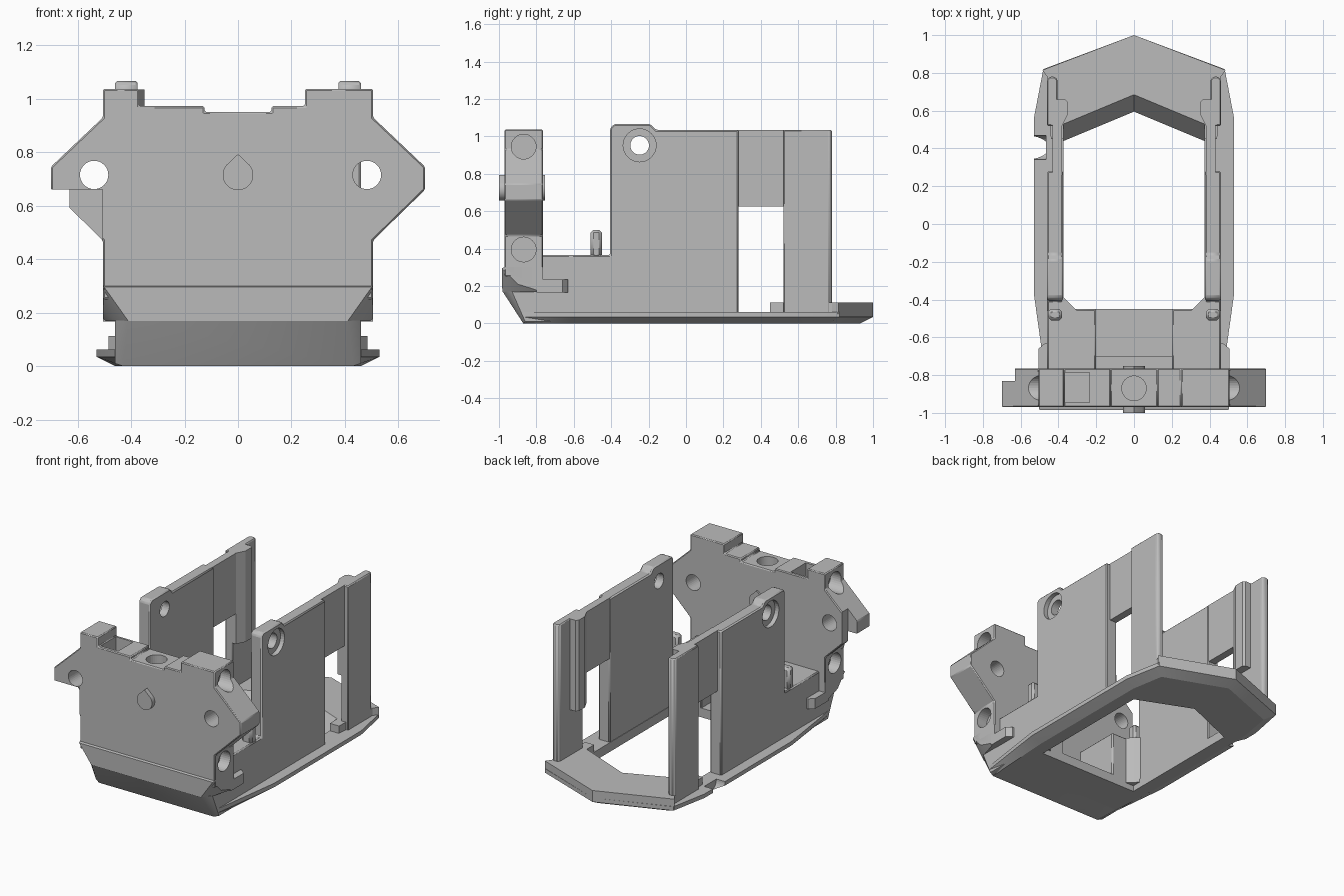
import bpy, bmesh, math
from mathutils import Vector

if "Cube" in bpy.data.objects:
    bpy.data.objects.remove(bpy.data.objects["Cube"])

grey = bpy.data.materials.new("matte grey")
grey.diffuse_color = (0.5, 0.5, 0.5, 1)
grey.use_nodes = True
grey.node_tree.nodes["Principled BSDF"].inputs["Base Color"].default_value = grey.diffuse_color


def finish(name, bm):
    bmesh.ops.recalc_face_normals(bm, faces=bm.faces)
    me = bpy.data.meshes.new(name)
    bm.to_mesh(me)
    bm.free()
    ob = bpy.data.objects.new(name, me)
    bpy.context.collection.objects.link(ob)
    me.materials.append(grey)
    return ob


def hull(name, pts):
    """Convex solid around the points; each point is mirrored in x."""
    bm = bmesh.new()
    for x, y, z in pts:
        bm.verts.new((x, y, z))
        if x:
            bm.verts.new((-x, y, z))
    r = bmesh.ops.convex_hull(bm, input=bm.verts)
    loose = [v for v in bm.verts if not v.link_faces]
    bmesh.ops.delete(bm, geom=loose, context='VERTS')
    bmesh.ops.dissolve_limit(bm, angle_limit=0.01, verts=bm.verts, edges=bm.edges)
    return finish(name, bm)


def prism(name, poly, axis, a, b):
    """Extrude a 2D outline along an axis from a to b."""
    def place(p, t):
        return {'x': (t, p[0], p[1]), 'y': (p[0], t, p[1]), 'z': (p[0], p[1], t)}[axis]
    bm = bmesh.new()
    lo = [bm.verts.new(place(p, a)) for p in poly]
    hi = [bm.verts.new(place(p, b)) for p in poly]
    bm.faces.new(lo)
    bm.faces.new(hi)
    n = len(poly)
    for i in range(n):
        bm.faces.new((lo[i], lo[(i + 1) % n], hi[(i + 1) % n], hi[i]))
    return finish(name, bm)


def box(name, x0, x1, y0, y1, z0, z1):
    return prism(name, [(x0, y0), (x1, y0), (x1, y1), (x0, y1)], 'z', z0, z1)


def circle(u, v, r, n=32):
    return [(u + r * math.cos(2 * math.pi * i / n), v + r * math.sin(2 * math.pi * i / n))
            for i in range(n)]


def cut(ob, *cutters):
    for c in cutters:
        m = ob.modifiers.new("cut", 'BOOLEAN')
        m.operation, m.solver, m.object = 'DIFFERENCE', 'EXACT', c
        c.hide_render = True
        c.hide_viewport = True
        c.name = "cutter"


def bevel(ob, w=0.01):
    m = ob.modifiers.new("bevel", 'BEVEL')
    m.width, m.segments, m.limit_method = w, 1, 'ANGLE'
    m.angle_limit = math.radians(40)
    return ob


# base plate with chamfered underside and a pointed rear
rim = [(.46, -.87), (.48, -.64), (.53, -.37), (.53, .56), (.48, .82), (0, 1.0)]
low = [(.43, -.87), (.46, -.37), (.46, .54), (.42, .77), (0, .93)]
base = hull("base_plate", [(x, y, 0) for x, y in low] + [(x, y, z) for x, y in rim for z in (.035, .062)])


def opening():
    return hull("opening", [(.372, -.45, -.05), (.372, -.45, .2), (.372, .40, -.05),
                            (.372, .60, .2), (0, .555, -.05), (0, .755, .2)])


cut(base, opening(), prism("notch", circle(.405, .06, .065), 'x', -.6, -.465))

# raised rear deck
deck = prism("rear_deck", [(.44, .45), (.46, .78), (.485, .815), (0, 1.0), (-.485, .815),
                           (-.46, .78), (-.44, .45)], 'z', .05, .112)
cut(deck, opening())

# front nose: sloped chin, chamfered band and rear side ledges
hull("chin", [(.43, -.87, 0), (.46, -.86, .01), (.41, -.98, .17), (.46, -.93, .17),
              (.46, -.70, .17), (.46, -.70, .01), (.43, -.70, 0)])
hull("nose_band", [(.41, -.982, .168), (.46, -.92, .168), (.505, -.90, .21), (.50, -.985, .295),
                   (.505, -.965, .302), (.505, -.765, .302), (.505, -.765, .168)])
for s in (1, -1):
    prism("side_ledge", [(s * .40, -.80), (s * .505, -.80), (s * .505, -.66), (s * .47, -.63),
                         (s * .40, -.63)], 'z', .166, .235)

# front plate with ears
right = [(.505, .25), (.505, .47), (.70, .66), (.70, .745), (.505, .93), (.505, 1.037),
         (.25, 1.037), (.25, .972), (.125, .972), (.125, .95)]
left = [(-.125, .95), (-.125, .972), (-.37, .972), (-.37, 1.037)] + [(-x, z) for x, z in right[5::-1]]
plate = prism("front_plate", right + left, 'y', -.97, -.765)
bevel(plate, .006)
cut(plate,
    box("c", -.8, -.506, -1.1, -.83, .3, .66),
    box("c", -.8, -.63, -.83, -.7, .3, 1.0),
    box("c", -.365, -.235, -.945, -.785, .80, 1.1),
    prism("c", circle(-.538, .715, .053), 'y', -1.1, -.6),
    prism("c", circle(.482, .715, .053), 'y', -1.1, -.6),
    prism("c", circle(0, -.87, .065), 'z', .82, 1.2))
for s in (1, -1):
    for z in (.945, .395):
        cut(plate, prism("c", circle(-.868, z, .066), 'x', s * .43, s * .75))

# teardrop nub on both faces of the front plate
arc = [(.057 * math.cos(math.radians(t)), .715 + .057 * math.sin(math.radians(t)))
       for t in range(-220, 41, 10)]
prism("teardrop_nub", arc + [(0, .793)], 'y', -1.0, -.753)

for s in (1, -1):
    # shoulder blocks behind the front plate
    bevel(box("shoulder_block", s * .2, s * .46, -.78, -.45, .04, .366), .008)
    prism("corner_gusset", [(s * .30, -.46), (s * .44, -.46), (s * .44, -.34), (s * .39, -.37)],
          'z', .04, .366)
    bevel(box("peg", s * .38, s * .455, -.51, -.45, .35, .50), .015)

    # tall side wall with raised front corner and screw hole
    wall = prism("side_wall", [(-.47, .03), (.28, .03), (.28, 1.035), (-.16, 1.035), (-.19, 1.066),
                               (-.385, 1.066), (-.405, 1.045), (-.405, .366), (-.47, .366)],
                 'x', s * .375, s * .46)
    bevel(wall, .008)
    cut(wall, prism("c", circle(-.248, .952, .05), 'x', s * .3, s * .6),
        prism("c", circle(-.248, .952, .088), 'x', s * .43, s * .6))

    # recessed panel above the side window, sill below it
    box("window_panel", s * .38, s * .432, .26, .54, .625, 1.035)
    # rear post with inner guide bar
    post = prism("rear_post", [(s * .405, .52), (s * .46, .52), (s * .46, .765), (s * .445, .78),
                               (s * .42, .78), (s * .405, .765)], 'z', .03, 1.035)
    bevel(post, .006)
    prism("guide_bar", [(s * .35, .58), (s * .38, .52), (s * .42, .52), (s * .42, .66),
                        (s * .365, .66), (s * .35, .645)], 'z', .42, 1.035)

# smooth round holes, keep hard edges crisp
for ob in list(bpy.context.scene.objects):
    if not ob.hide_render:
        bpy.ops.object.select_all(action='DESELECT')
        ob.select_set(True)
        bpy.context.view_layer.objects.active = ob
        bpy.ops.object.shade_smooth_by_angle(angle=math.radians(25))
